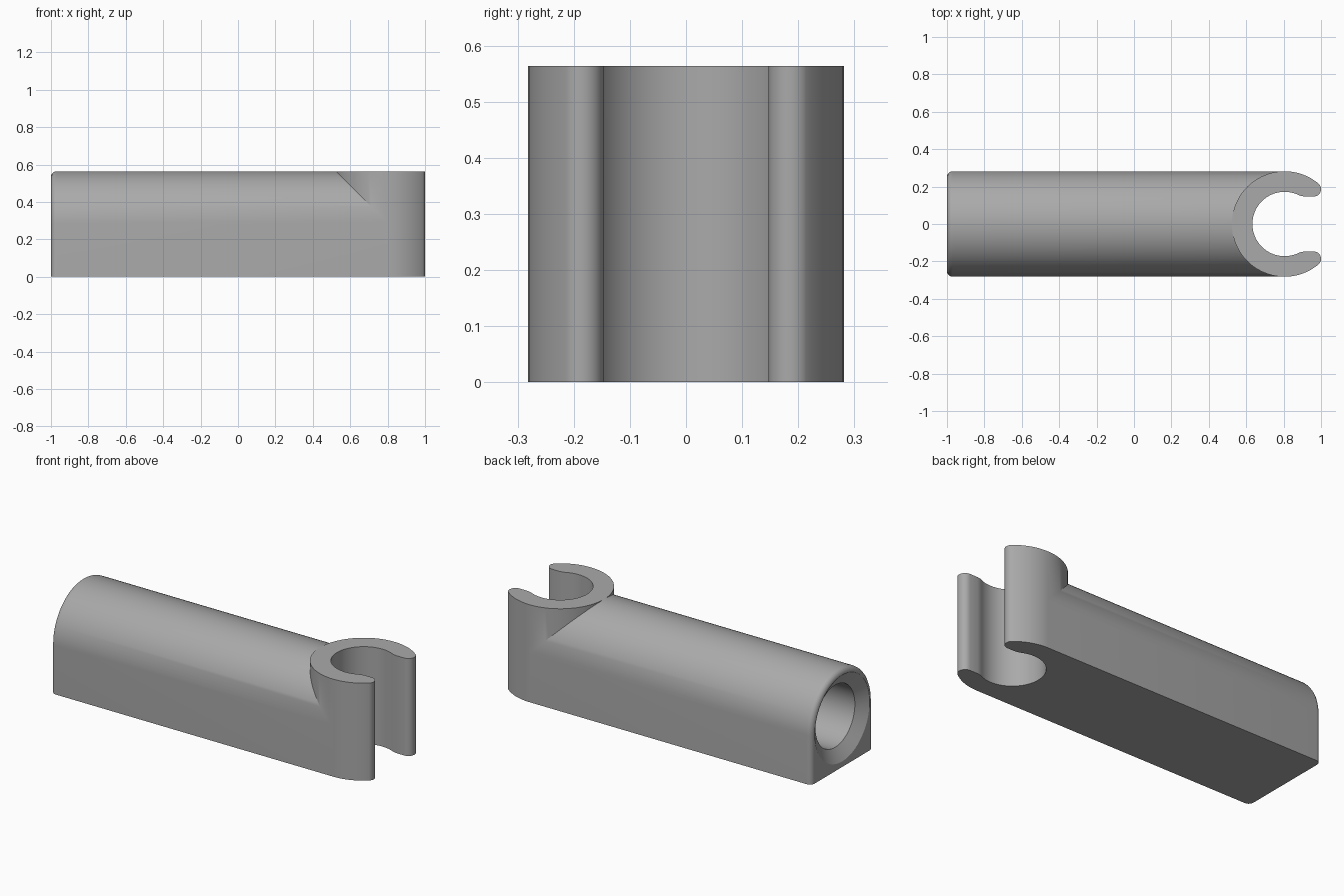
import bpy
import bmesh
from math import sin, cos, radians
from mathutils import Vector

if "Cube" in bpy.data.objects:
    bpy.data.objects.remove(bpy.data.objects["Cube"])

R = 0.282          # half width of the bar and outer radius of the clip
H = 2 * R
CX = 0.805         # clip axis
HOLE_R = 0.172     # clip bore
MOUTH = 0.147      # half width of the clip mouth

grey = bpy.data.materials.new("light_grey")
grey.use_nodes = True
grey.diffuse_color = (0.4, 0.4, 0.4, 1)
grey.node_tree.nodes["Principled BSDF"].inputs["Base Color"].default_value = (0.4, 0.4, 0.4, 1)


def arc(cx, cy, r, start, end, steps):
    angles = [radians(start + (end - start) * i / steps) for i in range(steps + 1)]
    return [(cx + r * cos(a), cy + r * sin(a)) for a in angles]


def prism(name, points, move, bevel_end=False):
    """Extrude a closed outline of 3D points along a vector."""
    bm = bmesh.new()
    face = bm.faces.new([bm.verts.new(p) for p in points])
    rim = list(face.edges)
    extruded = bmesh.ops.extrude_face_region(bm, geom=[face], use_keep_orig=True)
    bmesh.ops.translate(bm, vec=Vector(move),
                        verts=[v for v in extruded["geom"] if isinstance(v, bmesh.types.BMVert)])
    bmesh.ops.recalc_face_normals(bm, faces=bm.faces)
    if bevel_end:
        upper = [e for e in rim if max(v.co.z for v in e.verts) > 0.001]
        bmesh.ops.bevel(bm, geom=upper, offset=0.03, segments=5, profile=0.5, affect='EDGES')
    return add_object(name, bm)


def add_object(name, bm):
    mesh = bpy.data.meshes.new(name)
    bm.to_mesh(mesh)
    bm.free()
    mesh.materials.append(grey)
    obj = bpy.data.objects.new(name, mesh)
    bpy.context.collection.objects.link(obj)
    return obj


def combine(target, other, operation):
    mod = target.modifiers.new(operation, 'BOOLEAN')
    mod.operation, mod.solver, mod.object = operation, 'EXACT', other
    bpy.context.view_layer.objects.active = target
    bpy.ops.object.modifier_apply(modifier=mod.name)
    bpy.data.objects.remove(other)


# Arched bar, rounded around the socket end
arch = [(-R, 0)] + arc(0, R, R, 180, 0, 48) + [(R, 0)]
bar = prism("clip_bar", [(-1, y, z) for y, z in arch], (CX + 1, 0, 0), bevel_end=True)

# Upright clip body
disc = arc(CX, 0, R, 0, 360, 96)[:-1]
combine(bar, prism("clip_body", [(x, y, 0) for x, y in disc], (0, 0, H)), 'UNION')

# Clip bore with softened lips, mouth and rounded arm tips
half = arc(CX, 0, HOLE_R, 180, 66, 28)
half += [(0.89, 0.151), (0.91, MOUTH)]
half += arc(0.9605, MOUTH + 0.0395, 0.0395, -90, 48, 12)
half += [(1.1, 0.32)]
keyhole = half + [(x, -y) for x, y in reversed(half[1:])]
combine(bar, prism("clip_cutter", [(x, y, -0.1) for x, y in keyhole], (0, 0, H + 0.2)), 'DIFFERENCE')

# Countersunk blind socket, turned around the bar axis
bm = bmesh.new()
rings = []
for x, r in [(-1.02, 0.281), (-0.955, 0.18), (-0.4, 0.18)]:
    rings.append([bm.verts.new((x, y, z)) for y, z in arc(0, R, r, 0, 360, 64)[:-1]])
for a, b in zip(rings, rings[1:]):
    for i in range(len(a)):
        j = (i + 1) % len(a)
        bm.faces.new((a[i], a[j], b[j], b[i]))
bm.faces.new(rings[0])
bm.faces.new(rings[-1])
bmesh.ops.recalc_face_normals(bm, faces=bm.faces)
combine(bar, add_object("socket_cutter", bm), 'DIFFERENCE')

# Smooth curves, sharp edges
bpy.ops.object.select_all(action='DESELECT')
bar.select_set(True)
bpy.context.view_layer.objects.active = bar
bpy.ops.object.shade_smooth_by_angle(angle=radians(25))
